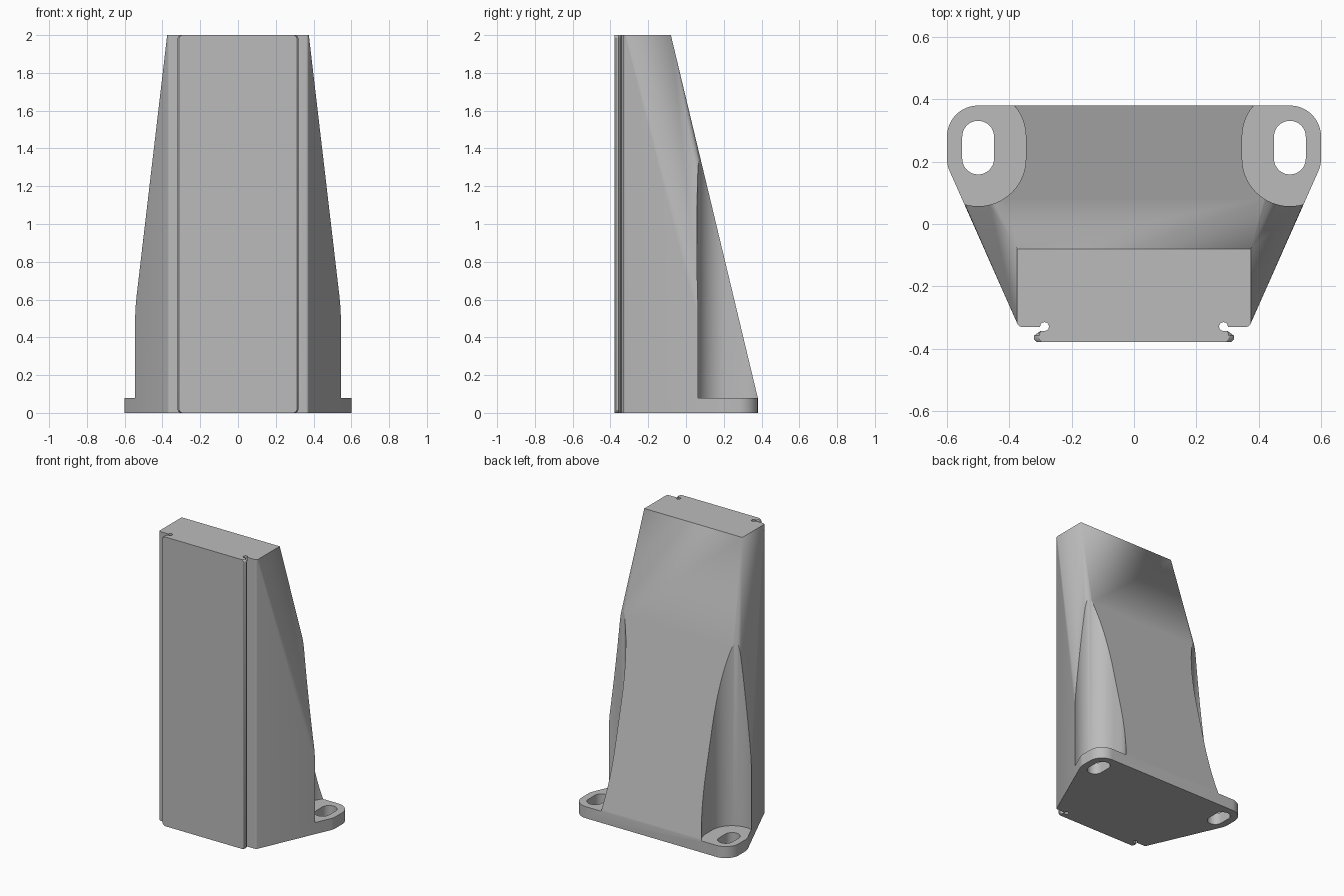
import bpy
import bmesh
from math import sin, cos, radians

if "Cube" in bpy.data.objects:
    bpy.data.objects.remove(bpy.data.objects["Cube"])

HEIGHT, FLANGE = 2.0, 0.08
SLOT_X, SLOT_Y0, SLOT_Y1 = 0.5, 0.21, 0.28

grey = bpy.data.materials.new("light grey")
grey.use_nodes = True
grey.diffuse_color = (0.5, 0.5, 0.5, 1)
grey.node_tree.nodes["Principled BSDF"].inputs["Base Color"].default_value = (0.5, 0.5, 0.5, 1)


def arc(cx, cy, r, start, end, steps):
    angles = [radians(start + (end - start) * i / steps) for i in range(steps + 1)]
    return [(cx + r * cos(a), cy + r * sin(a)) for a in angles]


def mirrored(half):
    """Complete a right-hand outline with its mirror image."""
    return half + [(-x, y) for x, y in reversed(half)]


def stadium(cx, r):
    return arc(cx, SLOT_Y0, r, 180, 360, 32) + arc(cx, SLOT_Y1, r, 0, 180, 32)


def make_object(name, bm):
    bmesh.ops.recalc_face_normals(bm, faces=bm.faces)
    mesh = bpy.data.meshes.new(name)
    bm.to_mesh(mesh)
    bm.free()
    mesh.materials.append(grey)
    obj = bpy.data.objects.new(name, mesh)
    bpy.context.collection.objects.link(obj)
    return obj


def loft(name, layers):
    """Skin a stack of matching outlines, each given as (z, points)."""
    bm = bmesh.new()
    rings = [[bm.verts.new((x, y, z)) for x, y in pts] for z, pts in layers]
    for low, high in zip(rings, rings[1:]):
        for i in range(len(low)):
            bm.faces.new((low[i - 1], low[i], high[i], high[i - 1]))
    bm.faces.new(rings[0])
    bm.faces.new(rings[-1])
    return make_object(name, bm)


def combine(target, tool, operation):
    mod = target.modifiers.new(operation.title(), "BOOLEAN")
    mod.operation, mod.solver, mod.object = operation, "EXACT", tool
    tool.hide_render = True
    bpy.context.view_layer.objects.active = target
    bpy.ops.object.modifier_apply(modifier=mod.name)
    bpy.data.objects.remove(tool)


# Tapered body: hull from the rounded base outline up to the top rectangle
front = arc(0.36, -0.315, 0.015, 270, 360, 6) + [(0.375, -0.277)]
base = mirrored(front + arc(SLOT_X, SLOT_Y0, 0.1, -26, 0, 8)
                + arc(SLOT_X, SLOT_Y1, 0.1, 0, 90, 20))
top = mirrored(front + [(0.375, -0.08)])
bm = bmesh.new()
for z, outline in ((0, base), (FLANGE, base), (HEIGHT, top)):
    for x, y in outline:
        bm.verts.new((x, y, z))
bmesh.ops.convex_hull(bm, input=bm.verts)
bmesh.ops.dissolve_limit(bm, angle_limit=radians(0.2), verts=bm.verts, edges=bm.edges)
body = make_object("bracket_body", bm)

# Front tongue with flared edges and softened ends
half = [(0.312, -0.378), (0.32, -0.37), (0.32, -0.358), (0.3, -0.343),
        (0.29, -0.343), (0.277, -0.33), (0.277, -0.3)]
layers = []
for z, inset in ((0, 0.016), (0.006, 0.006), (0.016, 0), (HEIGHT - 0.016, 0),
                 (HEIGHT - 0.006, 0.006), (HEIGHT, 0.016)):
    layers.append((z, mirrored([(x - inset if x > 0.3 else x, y) for x, y in half])))
combine(body, loft("front_tongue", layers), "UNION")

for side in (-1, 1):
    # Round root of the groove beside the tongue
    root = arc(side * 0.287, -0.329, 0.014, 0, 345, 23)
    combine(body, loft("groove_cutter", [(-0.1, root), (2.1, root)]), "DIFFERENCE")
    # Screwdriver clearance above the flange
    pocket = stadium(side * SLOT_X, 0.153)
    combine(body, loft("pocket_cutter", [(FLANGE, pocket), (2.1, pocket)]), "DIFFERENCE")
    # Slotted screw hole
    hole = stadium(side * SLOT_X, 0.051)
    combine(body, loft("slot_cutter", [(-0.1, hole), (0.2, hole)]), "DIFFERENCE")

bpy.ops.object.select_all(action="DESELECT")
body.select_set(True)
bpy.context.view_layer.objects.active = body
bpy.ops.object.shade_smooth_by_angle(angle=radians(30))
